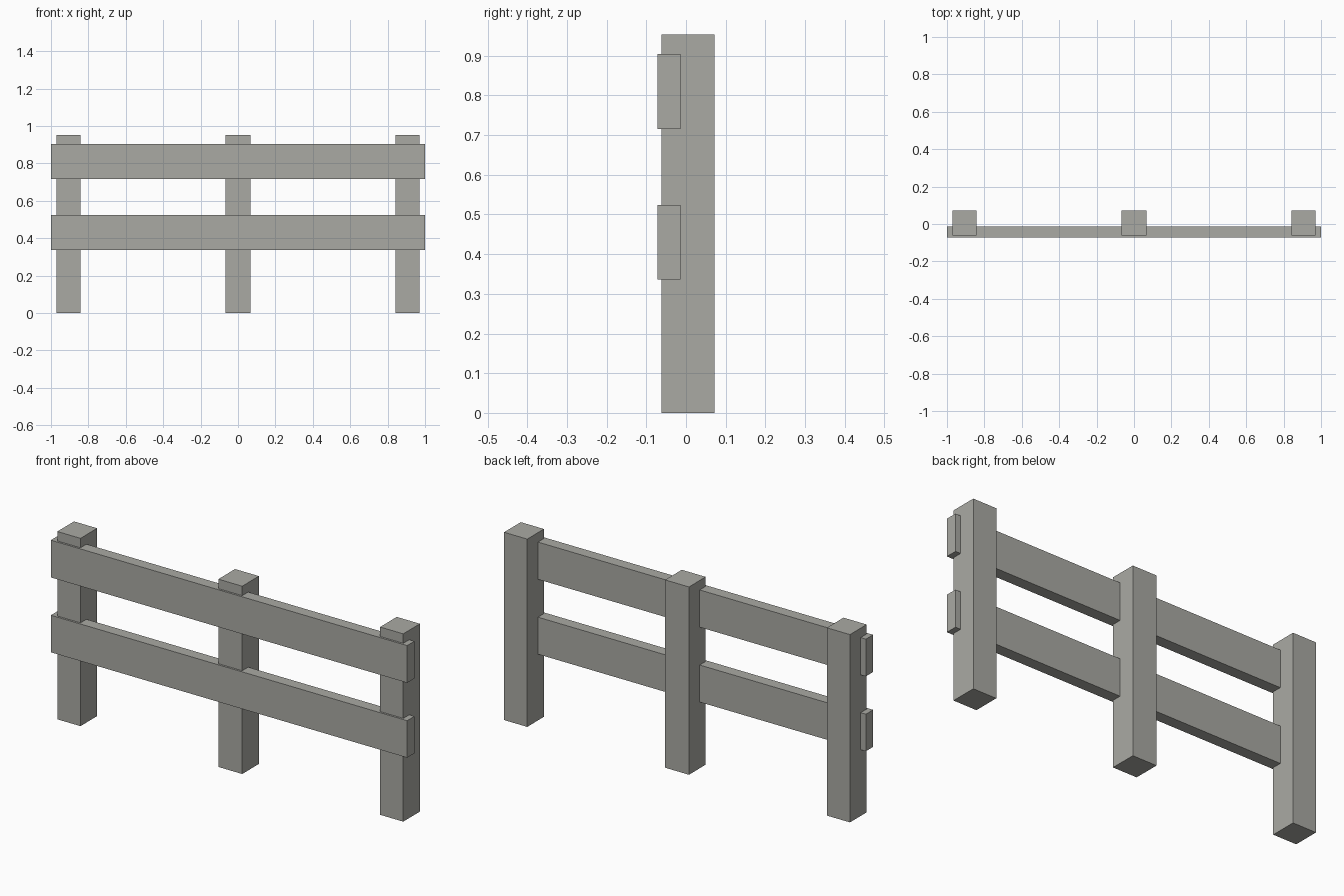
import bpy

if "Cube" in bpy.data.objects:
    bpy.data.objects.remove(bpy.data.objects["Cube"])

# One weathered grey for the whole fence
grey = bpy.data.materials.new("weathered_grey")
grey.diffuse_color = (0.40, 0.40, 0.37, 1.0)
grey.use_nodes = True
grey.node_tree.nodes["Principled BSDF"].inputs["Base Color"].default_value = grey.diffuse_color


def box(name, x, y, z):
    """Axis-aligned box from (min, max) ranges."""
    ranges = (x, y, z)
    bpy.ops.mesh.primitive_cube_add(size=1, location=[(a + b) / 2 for a, b in ranges])
    ob = bpy.context.object
    ob.name = name
    ob.scale = [b - a for a, b in ranges]
    bpy.ops.object.transform_apply(location=False, rotation=False, scale=True)
    ob.data.materials.append(grey)
    return ob


# Three square posts
for name, cx, half in (("left_post", -0.906, 0.065),
                       ("middle_post", 0.0, 0.067),
                       ("right_post", 0.906, 0.065)):
    box(name, (cx - half, cx + half), (-0.062, 0.072), (0.0, 0.953))

# Two long rails let into the front of the posts
for name, z0, z1 in (("lower_rail", 0.336, 0.524), ("upper_rail", 0.716, 0.905)):
    box(name, (-1.0, 1.0), (-0.072, -0.014), (z0, z1))
